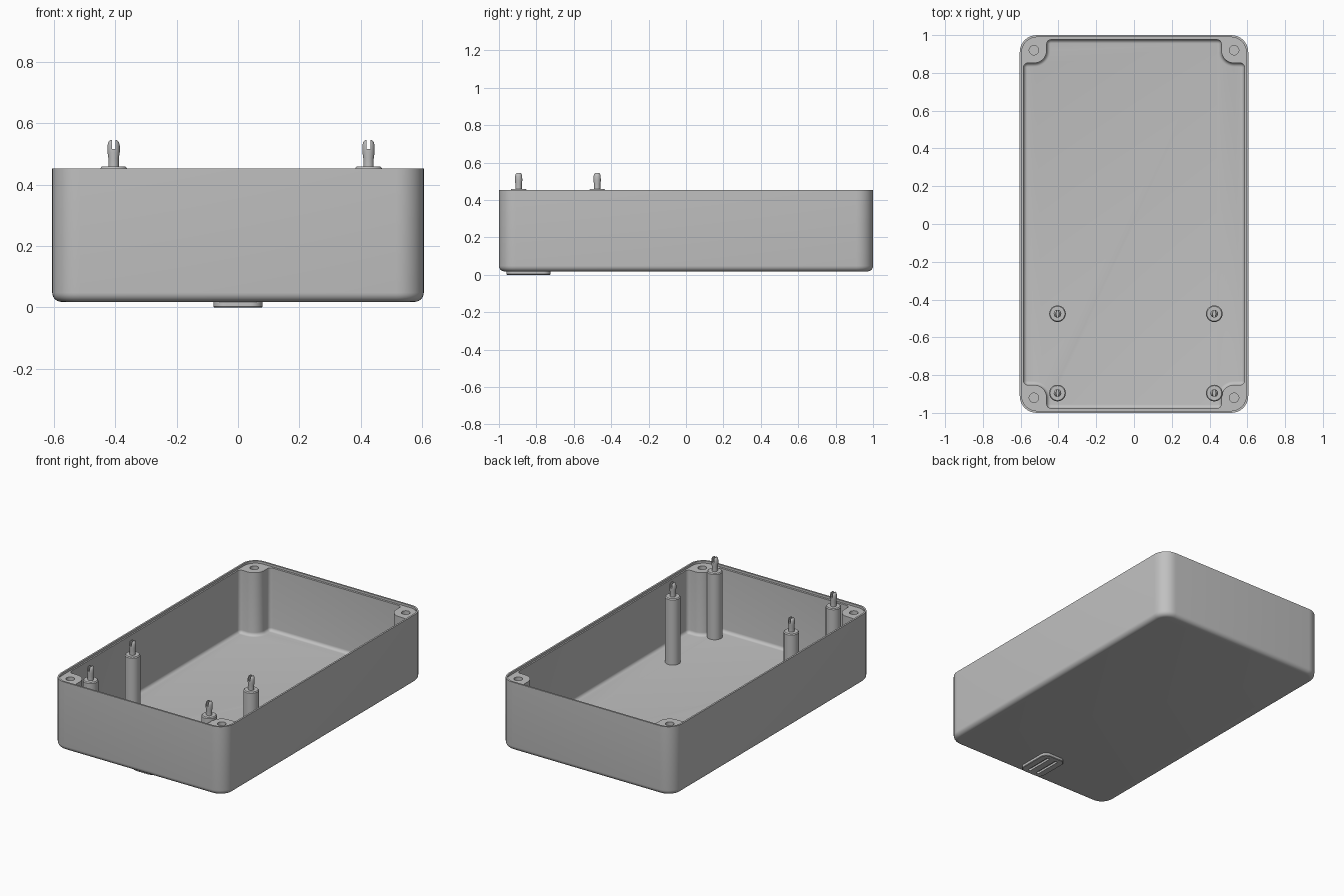
import bpy, bmesh
from math import sin, cos, pi

if "Cube" in bpy.data.objects:
    bpy.data.objects.remove(bpy.data.objects["Cube"])

grey = bpy.data.materials.new("light grey plastic")
grey.use_nodes = True
COLOUR = (0.53, 0.53, 0.53, 1)
grey.diffuse_color = COLOUR
grey.node_tree.nodes["Principled BSDF"].inputs["Base Color"].default_value = COLOUR

HX, HY, RIM = 0.605, 1.0, 0.452
BOSS_X, BOSS_Y, BOSS_R = 0.53, 0.92, 0.068


def arc(cx, cy, r, start, end, steps=8):
    return [(cx + r * cos(start + (end - start) * i / steps),
             cy + r * sin(start + (end - start) * i / steps)) for i in range(steps + 1)]


def rounded_rect(hx, hy, r, cx=0, cy=0):
    points = []
    for k, (sx, sy) in enumerate([(1, 1), (-1, 1), (-1, -1), (1, -1)]):
        points += arc(cx + sx * (hx - r), cy + sy * (hy - r), r, k * pi / 2, (k + 1) * pi / 2)
    return points


def cavity_outline(d):
    # Inner wall outline, stepping around a screw boss in every corner
    w, h, r, b = 0.585 - d, 0.976 - d, max(0.022 - d, 0.003), BOSS_R + d
    corner = arc(w - r, BOSS_Y - b - r, r, 0, pi / 2, 4)
    corner += arc(BOSS_X, BOSS_Y, b, 1.5 * pi, pi, 12)
    corner += arc(BOSS_X - b - r, h - r, r, 0, pi / 2, 4)
    points = []
    for sx, sy in [(1, 1), (-1, 1), (-1, -1), (1, -1)]:
        side = [(sx * x, sy * y) for x, y in corner]
        points += side if sx * sy > 0 else side[::-1]
    return points


def loft(name, rings):
    # Skin a stack of (outline, z) rings and cap both ends
    bm = bmesh.new()
    loops = [[bm.verts.new((x, y, z)) for x, y in outline] for outline, z in rings]
    for low, high in zip(loops, loops[1:]):
        n = len(low)
        for i in range(n):
            j = (i + 1) % n
            bm.faces.new((low[i], low[j], high[j], high[i]))
    bm.faces.new(loops[0][::-1])
    bm.faces.new(loops[-1])
    bmesh.ops.recalc_face_normals(bm, faces=bm.faces)
    mesh = bpy.data.meshes.new(name)
    bm.to_mesh(mesh)
    bm.free()
    mesh.materials.append(grey)
    obj = bpy.data.objects.new(name, mesh)
    bpy.context.collection.objects.link(obj)
    return obj


def lathe(name, x, y, profile, steps=32):
    return loft(name, [(arc(x, y, r, 0, 2 * pi, steps)[:-1], z) for r, z in profile])


def select(obj):
    bpy.ops.object.select_all(action='DESELECT')
    obj.select_set(True)
    bpy.context.view_layer.objects.active = obj


def cut(obj, cutter):
    cutter.hide_render = True
    mod = obj.modifiers.new("cut", 'BOOLEAN')
    mod.operation, mod.solver, mod.object = 'DIFFERENCE', 'EXACT', cutter
    select(obj)
    bpy.ops.object.modifier_apply(modifier=mod.name)
    bpy.data.objects.remove(cutter)


def smooth(obj):
    select(obj)
    bpy.ops.object.shade_smooth_by_angle(angle=0.6)


# (inset, height) steps of a quarter-round bottom edge
def fillet(r, z, steps=6):
    return [(r * (1 - sin(i * pi / 2 / steps)), z + r * (1 - cos(i * pi / 2 / steps)))
            for i in range(steps + 1)]


# Open tray with rounded base
tray = loft("tray", [(rounded_rect(HX - d, HY - d, 0.09 - d), z) for d, z in fillet(0.03, 0.018)]
            + [(rounded_rect(HX, HY, 0.09), RIM)])
cut(tray, loft("cavity", [(cavity_outline(d), z) for d, z in fillet(0.02, 0.04)]
               + [(cavity_outline(0), 0.6)]))

# Lowered ledge inside the rim, and screw holes in the bosses
cut(tray, loft("ledge_cutter", [(rounded_rect(HX - 0.011, HY - 0.011, 0.079), z)
                                for z in (RIM - 0.014, 0.6)]))
for sx in (-1, 1):
    for sy in (-1, 1):
        cut(tray, lathe("hole_cutter", sx * BOSS_X, sy * BOSS_Y, [(0.025, 0.2), (0.025, 0.6)], 24))
smooth(tray)

# Board posts, each with a split snap pin on top
POST = [(0.044, 0.035), (0.044, 0.452), (0.039, 0.458), (0.017, 0.458), (0.017, 0.485),
        (0.02, 0.505), (0.02, 0.527), (0.017, 0.539), (0.011, 0.545)]
for side, x in (("right", -0.405), ("left", 0.425)):
    for place, y in (("front", -0.895), ("rear", -0.475)):
        post = lathe(f"{place}_{side}_post", x, y, POST)
        cut(post, loft("slot_cutter", [(rounded_rect(0.006, 0.04, 0.001, x, y), z)
                                       for z in (0.515, 0.6)]))
        smooth(post)

# Grooved mounting pad under the front
PAD_Y = -0.842
pad = loft("mounting_pad", [(rounded_rect(0.08 - d, 0.118 - d, 0.04 - d, 0, PAD_Y), z)
                            for d, z in ((0.003, 0), (0, 0.003), (0, 0.022))])
for x in (-0.03, 0.03):
    cut(pad, loft("groove_cutter", [(rounded_rect(0.009, 0.09, 0.008, x, PAD_Y), z)
                                    for z in (-0.02, 0.013)]))
smooth(pad)
